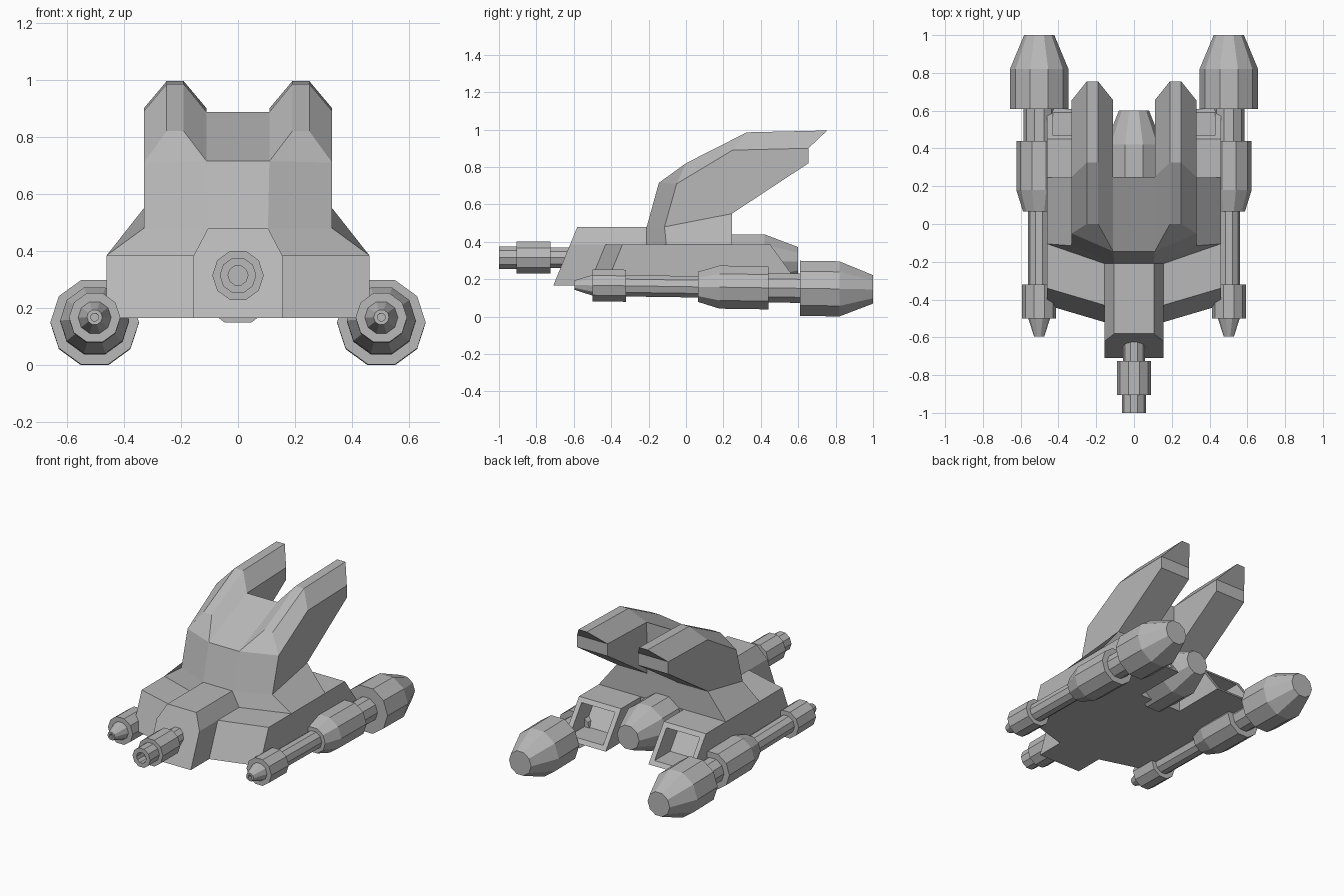
import bpy, bmesh
from math import cos, sin, pi
from mathutils import Vector

cube = bpy.data.objects.get("Cube")
if cube:
    bpy.data.objects.remove(cube, do_unlink=True)

grey = bpy.data.materials.new("hull grey")
grey.use_nodes = True
colour = (0.48, 0.48, 0.48, 1)
grey.diffuse_color = colour
grey.node_tree.nodes["Principled BSDF"].inputs["Base Color"].default_value = colour


def finish(name, bm, mirrored=False):
    """Turn a bmesh into a flat-shaded object, optionally mirrored across x."""
    bmesh.ops.recalc_face_normals(bm, faces=bm.faces[:])
    mesh = bpy.data.meshes.new(name)
    bm.to_mesh(mesh)
    bm.free()
    mesh.materials.append(grey)
    obj = bpy.data.objects.new(name, mesh)
    bpy.context.collection.objects.link(obj)
    if mirrored:
        mod = obj.modifiers.new("mirror", "MIRROR")
        mod.use_clip = True
    return obj


def loft(rings, keep_centre=True):
    """Skin a list of equal-length rings and cap both ends."""
    bm = bmesh.new()
    rows = [[bm.verts.new(p) for p in ring] for ring in rings]
    count = len(rows[0])
    for low, high in zip(rows, rows[1:]):
        for i in range(count):
            j = (i + 1) % count
            quad = [low[i], low[j], high[j], high[i]]
            if keep_centre or any(abs(v.co.x) > 0.001 for v in quad):
                bm.faces.new(quad)
    bm.faces.new(rows[0])
    bm.faces.new(rows[-1])
    return bm


def turned(name, profile, x, z, tilt=0.0, mirrored=False, sides=10):
    """Ten-sided turned part along y from (y, radius) stations."""
    rings = []
    for y, r in profile:
        angles = [2 * pi * k / sides for k in range(sides)]
        rings.append([(x + r * cos(a), y, z + tilt * y + r * sin(a)) for a in angles])
    return finish(name, loft(rings), mirrored)


# Main hull: half plan, sloped front and rear, slot for the centre engine
LOW, DECK, TOP = 0.165, 0.385, 0.48
WIDE, INNER, SLOT = 0.46, 0.155, 0.25


def plan(front, corner, rear, z):
    return [(0, front, z), (INNER, front, z), (WIDE, corner, z), (WIDE, rear, z),
            (INNER, rear, z), (INNER, SLOT, z), (0, SLOT, z)]


bm = loft([plan(-0.52, -0.43, 0.61, LOW), plan(-0.43, -0.34, 0.45, DECK)], False)
bm.normal_update()
bmesh.ops.recalc_face_normals(bm, faces=bm.faces[:])
# Square exhaust recess in each rear face
rear = max(bm.faces, key=lambda f: f.calc_center_median().y)
bmesh.ops.inset_individual(bm, faces=[rear], thickness=0.045)
pushed = bmesh.ops.extrude_discrete_faces(bm, faces=[rear])["faces"]
bmesh.ops.translate(bm, verts=pushed[0].verts[:], vec=Vector((0, -0.16, 0)))
finish("hull", bm, True)

# Wedge nose with chamfered top edges
section = [(0, LOW), (INNER, LOW), (INNER, DECK), (0.105, TOP), (0, TOP)]
bm = loft([[(x, -0.71 + 0.41 * (z - LOW), z) for x, z in section],
           [(x, -0.21, z) for x, z in section]], False)
finish("nose", bm, True)

# Cabin with swept twin fins: one half, mirrored
points = {
    "base_mid": (0, -0.21, DECK), "base_front": (INNER, -0.21, DECK),
    "base_side": (WIDE, -0.105, DECK), "base_rear": (WIDE, 0.245, DECK),
    "base_back": (0, 0.245, DECK),
    "sill_mid": (0, -0.21, TOP), "sill_in": (0.105, -0.21, TOP),
    "sill_out": (0.33, -0.115, TOP),
    "brow_mid": (0, -0.145, 0.715), "brow_in": (0.11, -0.145, 0.715),
    "brow_out": (0.33, -0.05, 0.71),
    "peak_in": (0.19, 0, 0.82), "peak_out": (0.25, 0, 0.82),
    "ridge_in": (0.19, 0.325, 0.985), "ridge_out": (0.25, 0.325, 0.985),
    "tip_in": (0.19, 0.755, 0.995), "tip_out": (0.25, 0.755, 0.995),
    "roof_mid": (0, 0.25, 0.887), "roof_in": (0.11, 0.25, 0.887),
    "shoulder": (0.33, 0.25, 0.89),
    "end_in": (0.11, 0.655, 0.9), "end_out": (0.33, 0.655, 0.9),
    "heel_in": (0.11, 0.655, 0.82), "heel_out": (0.33, 0.655, 0.82),
    "root_mid": (0, 0.245, 0.55), "root_in": (0.11, 0.245, 0.55),
    "root_out": (0.33, 0.245, 0.55),
}
panels = [
    "base_mid base_front sill_in sill_mid",
    "base_front base_side sill_out sill_in",
    "base_side base_rear root_out sill_out",
    "sill_mid sill_in brow_in brow_mid",
    "sill_in sill_out brow_out brow_in",
    "brow_in brow_out peak_out peak_in",
    "brow_mid brow_in roof_in roof_mid",
    "peak_in peak_out ridge_out ridge_in",
    "ridge_in ridge_out tip_out tip_in",
    "brow_out shoulder ridge_out peak_out",
    "shoulder end_out tip_out ridge_out",
    "brow_in peak_in ridge_in roof_in",
    "roof_in ridge_in tip_in end_in",
    "sill_out root_out shoulder brow_out",
    "root_out heel_out end_out shoulder",
    "root_in roof_in end_in heel_in",
    "tip_in tip_out end_out end_in",
    "end_in end_out heel_out heel_in",
    "heel_in heel_out root_out root_in",
    "roof_mid roof_in root_in root_mid",
    "root_mid root_in root_out base_rear base_back",
]
bm = bmesh.new()
verts = {key: bm.verts.new(co) for key, co in points.items()}
for panel in panels:
    bm.faces.new([verts[key] for key in panel.split()])
finish("cabin_and_fins", bm, True)

# Nose gun with hollow muzzle
turned("nose_gun", [(-0.93, 0.035), (-1, 0.035), (-1, 0.064), (-0.905, 0.064),
                    (-0.905, 0.09), (-0.725, 0.09), (-0.725, 0.058), (-0.55, 0.058)],
       0, 0.315)

# Centre engine between the exhausts
turned("centre_engine", [(0.18, 0.152), (0.42, 0.152), (0.6, 0.08)], 0, 0.295)

# Side pods: cannon at the front, thruster at the back
turned("side_pods", [(-0.57, 0.014), (-0.595, 0.014), (-0.595, 0.027), (-0.5, 0.058),
                     (-0.5, 0.09), (-0.32, 0.09), (-0.32, 0.06), (0.065, 0.06),
                     (0.065, 0.085), (0.18, 0.121), (0.44, 0.121), (0.44, 0.082),
                     (0.61, 0.082), (0.61, 0.155), (0.82, 0.155), (1, 0.08)],
       0.502, 0.16, tilt=-0.0145, mirrored=True)
